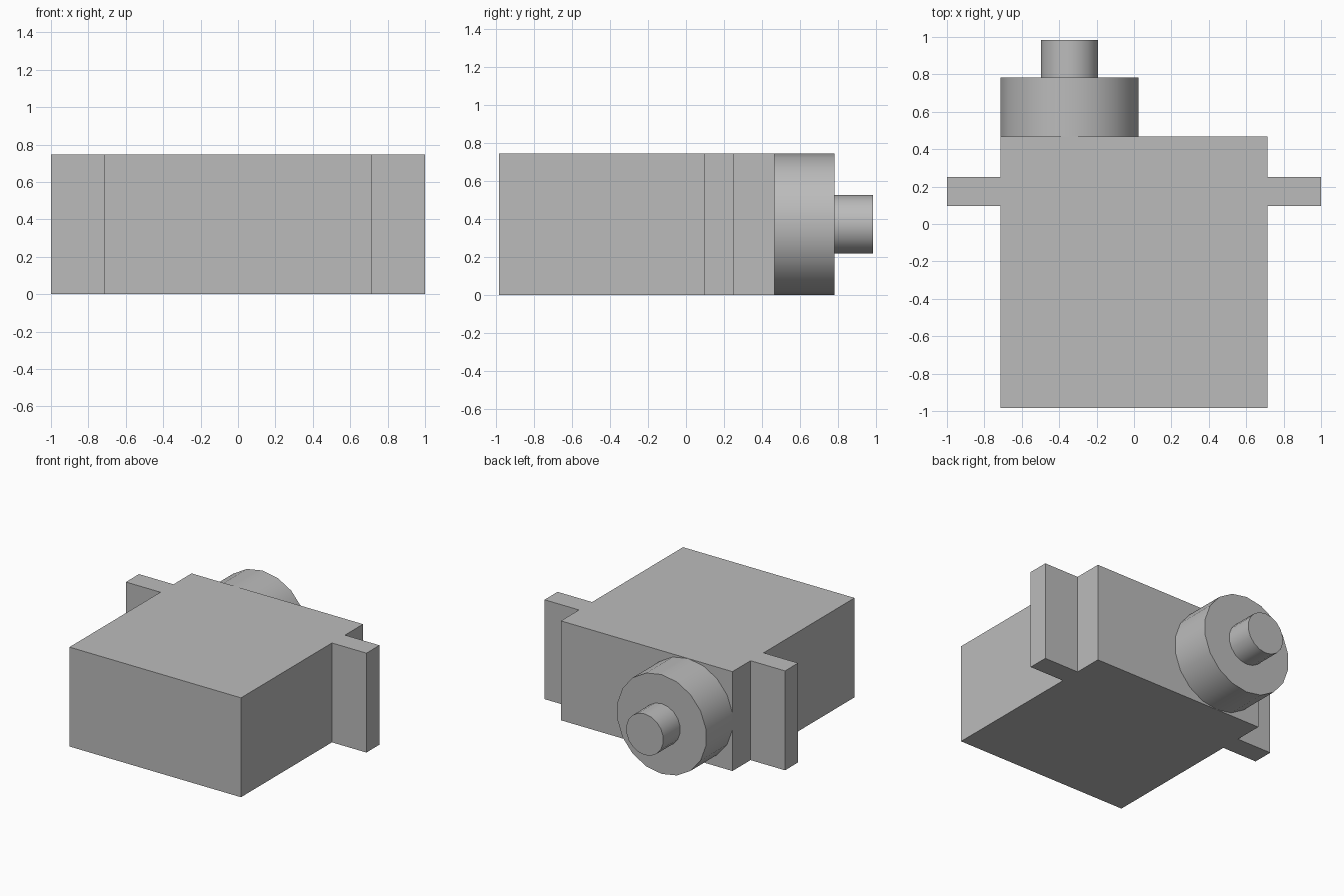
import bpy, bmesh, math
from mathutils import Matrix, Vector

if "Cube" in bpy.data.objects:
    bpy.data.objects.remove(bpy.data.objects["Cube"], do_unlink=True)

HEIGHT = 0.747
FRONT, BACK = -0.983, 0.467
HUB_BACK, SHAFT_BACK = 0.782, 0.983
AXIS_X, AXIS_Z = -0.345, HEIGHT / 2
SIDES = 18

grey = bpy.data.materials.new("plain grey")
grey.use_nodes = True
colour = (0.5, 0.5, 0.5, 1)
grey.diffuse_color = colour
grey.node_tree.nodes["Principled BSDF"].inputs["Base Color"].default_value = colour


def finish(bm, name):
    bmesh.ops.recalc_face_normals(bm, faces=bm.faces)
    mesh = bpy.data.meshes.new(name)
    bm.to_mesh(mesh)
    bm.free()
    mesh.materials.append(grey)
    obj = bpy.data.objects.new(name, mesh)
    bpy.context.collection.objects.link(obj)
    return obj


def cylinder(name, radius, y0, y1):
    bm = bmesh.new()
    turn = Matrix.Rotation(math.pi / 2, 4, 'X')
    place = Matrix.Translation((AXIS_X, (y0 + y1) / 2, AXIS_Z))
    bmesh.ops.create_cone(bm, cap_ends=True, segments=SIDES, radius1=radius,
                          radius2=radius, depth=y1 - y0, matrix=place @ turn)
    obj = finish(bm, name)
    bpy.ops.object.select_all(action='DESELECT')
    obj.select_set(True)
    bpy.context.view_layer.objects.active = obj
    bpy.ops.object.shade_smooth_by_angle(angle=math.radians(35))


# Case with a mounting ear on each side: mirrored outline, extruded upward
half = [(0.713, FRONT), (0.713, 0.097), (1, 0.097),
        (1, 0.252), (0.713, 0.252), (0.713, BACK)]
outline = half + [(-x, y) for x, y in reversed(half)]
bm = bmesh.new()
base = bm.faces.new([bm.verts.new((x, y, 0)) for x, y in outline])
top = bmesh.ops.extrude_face_region(bm, geom=[base], use_keep_orig=True)
bmesh.ops.translate(bm, vec=Vector((0, 0, HEIGHT)),
                    verts=[v for v in top["geom"] if isinstance(v, bmesh.types.BMVert)])
finish(bm, "case_with_ears")

# Round hub and output shaft on the back
cylinder("round_hub", HEIGHT / 2, BACK, HUB_BACK)
cylinder("output_shaft", 0.155, HUB_BACK, SHAFT_BACK)
